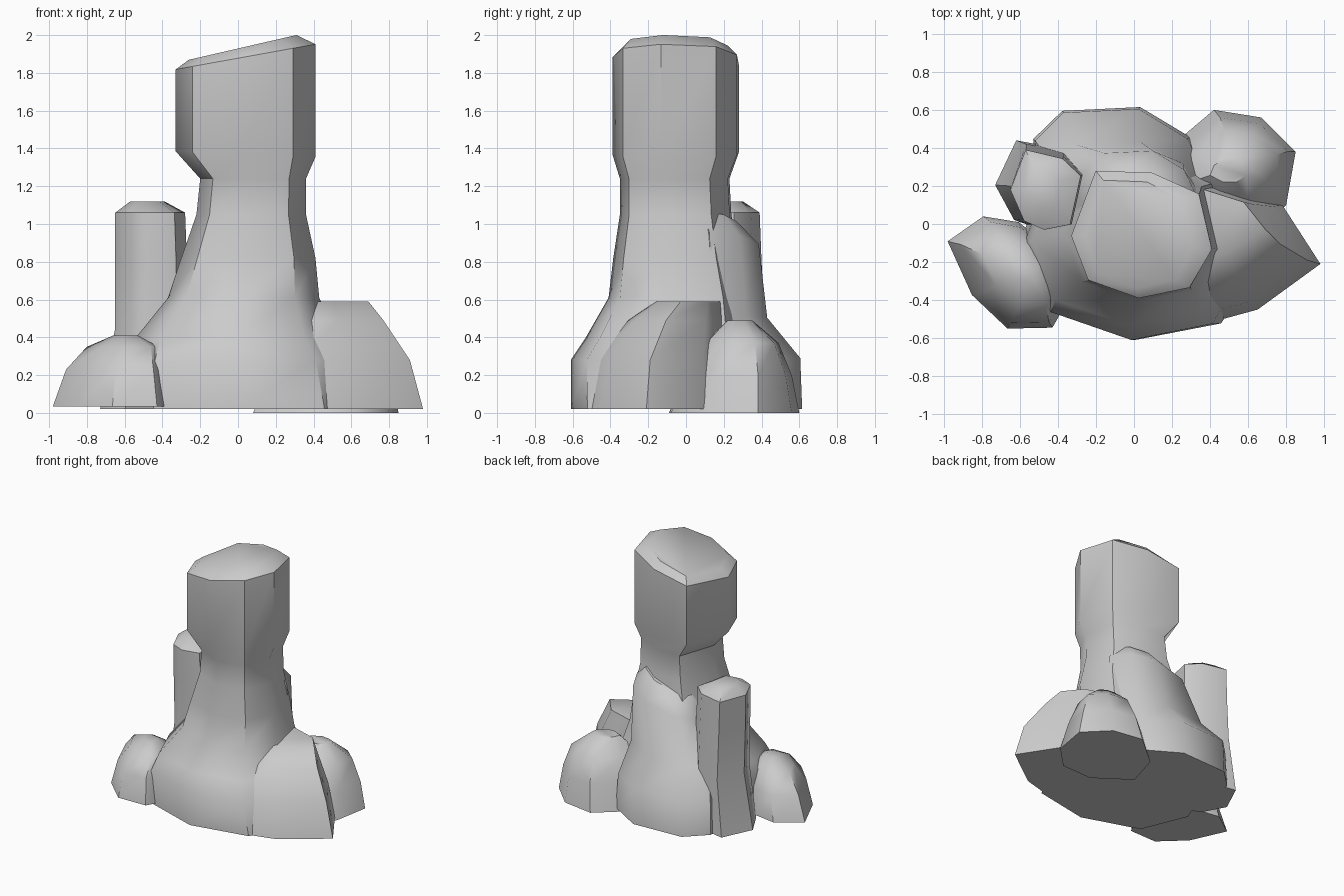
import bpy, bmesh


def rock(name, outline, rings, angle=0.75):
    """Loft an outline through rings of (z, x0, x1, y0, y1[, slope along x])."""
    xs = [p[0] for p in outline]
    ys = [p[1] for p in outline]
    unit = [((x - min(xs)) / (max(xs) - min(xs)), (y - min(ys)) / (max(ys) - min(ys)))
            for x, y in outline]
    bm = bmesh.new()
    loops = []
    for z, x0, x1, y0, y1, *slope in rings:
        s = slope[0] if slope else 0
        loops.append([bm.verts.new((x0 + u * (x1 - x0), y0 + v * (y1 - y0),
                                    z + s * (u - 0.5) * (x1 - x0))) for u, v in unit])
    n = len(outline)
    for a, b in zip(loops, loops[1:]):
        for i in range(n):
            j = (i + 1) % n
            bm.faces.new((a[i], a[j], b[j], b[i]))
    bm.faces.new(loops[0][::-1])
    bm.faces.new(loops[-1])
    bmesh.ops.recalc_face_normals(bm, faces=bm.faces)
    mesh = bpy.data.meshes.new(name)
    bm.to_mesh(mesh)
    bm.free()
    obj = bpy.data.objects.new(name, mesh)
    bpy.context.collection.objects.link(obj)
    bpy.ops.object.select_all(action='DESELECT')
    obj.select_set(True)
    bpy.context.view_layer.objects.active = obj
    bpy.ops.object.shade_smooth_by_angle(angle=angle)
    return obj


# Tall central pillar with flared foot, narrow neck and slanted head
rock("main_pillar",
     [(.42, -.13), (.35, .16), (.1, .27), (-.2, .28),
      (-.33, -.06), (-.24, -.29), (.03, -.385), (.3, -.33)],
     [(.02, -.60, .66, -.61, .45), (.28, -.58, .60, -.61, .42),
      (.40, -.54, .52, -.53, .38), (.61, -.37, .43, -.41, .33),
      (.82, -.30, .41, -.385, .28), (1.05, -.22, .36, -.35, .24),
      (1.24, -.20, .36, -.35, .23), (1.37, -.33, .41, -.39, .28, -.04),
      (1.885, -.33, .41, -.39, .28, .18), (1.935, -.26, .31, -.34, .23, .23)])

# Wedge-shaped boulder pointing to the right
rock("right_boulder",
     [(.98, -.21), (.78, .10), (.42, .24), (.15, .15),
      (.12, -.3), (.32, -.54), (.65, -.45)],
     [(.02, .12, .98, -.54, .24), (.28, .13, .91, -.49, .22),
      (.49, .15, .77, -.33, .20), (.59, .20, .69, -.18, .18)])

# Slab leaning on the back of the pillar
rock("back_slab",
     [(.40, .2), (.28, .46), (.02, .62), (-.38, .60),
      (-.53, .45), (-.5, .1), (-.1, 0)],
     [(.02, -.53, .42, 0, .615), (.29, -.52, .40, 0, .605),
      (.50, -.43, .36, 0, .43, .05), (.88, -.25, .34, 0, .385, .25),
      (1.0, -.18, .27, 0, .27, .3)])

# Slim column at the left
rock("left_column",
     [(-.26, .28), (-.38, .38), (-.62, .43), (-.72, .2),
      (-.63, .02), (-.5, -.03), (-.33, 0)],
     [(.02, -.73, -.22, -.03, .44), (.45, -.65, -.27, -.02, .42),
      (.80, -.65, -.27, -.03, .40), (1.06, -.65, -.28, -.03, .39),
      (1.12, -.57, -.39, .08, .30)])

# Low boulder at the front left
rock("front_left_boulder",
     [(-.35, -.42), (-.40, -.15), (-.6, .01), (-.79, .04),
      (-.98, -.09), (-.85, -.37), (-.66, -.545), (-.42, -.54)],
     [(.035, -.98, -.36, -.55, .04), (.23, -.91, -.39, -.52, .01),
      (.35, -.80, -.42, -.43, -.08), (.41, -.66, -.53, -.31, -.19)])

# Low boulder at the back right
rock("back_right_boulder",
     [(.85, .38), (.67, .56), (.42, .60), (.16, .38),
      (.08, .1), (.35, -.09), (.62, -.08), (.80, .10)],
     [(0, .08, .85, -.09, .60), (.20, .17, .81, .0, .56),
      (.37, .26, .75, .10, .49), (.49, .40, .60, .22, .35)])
